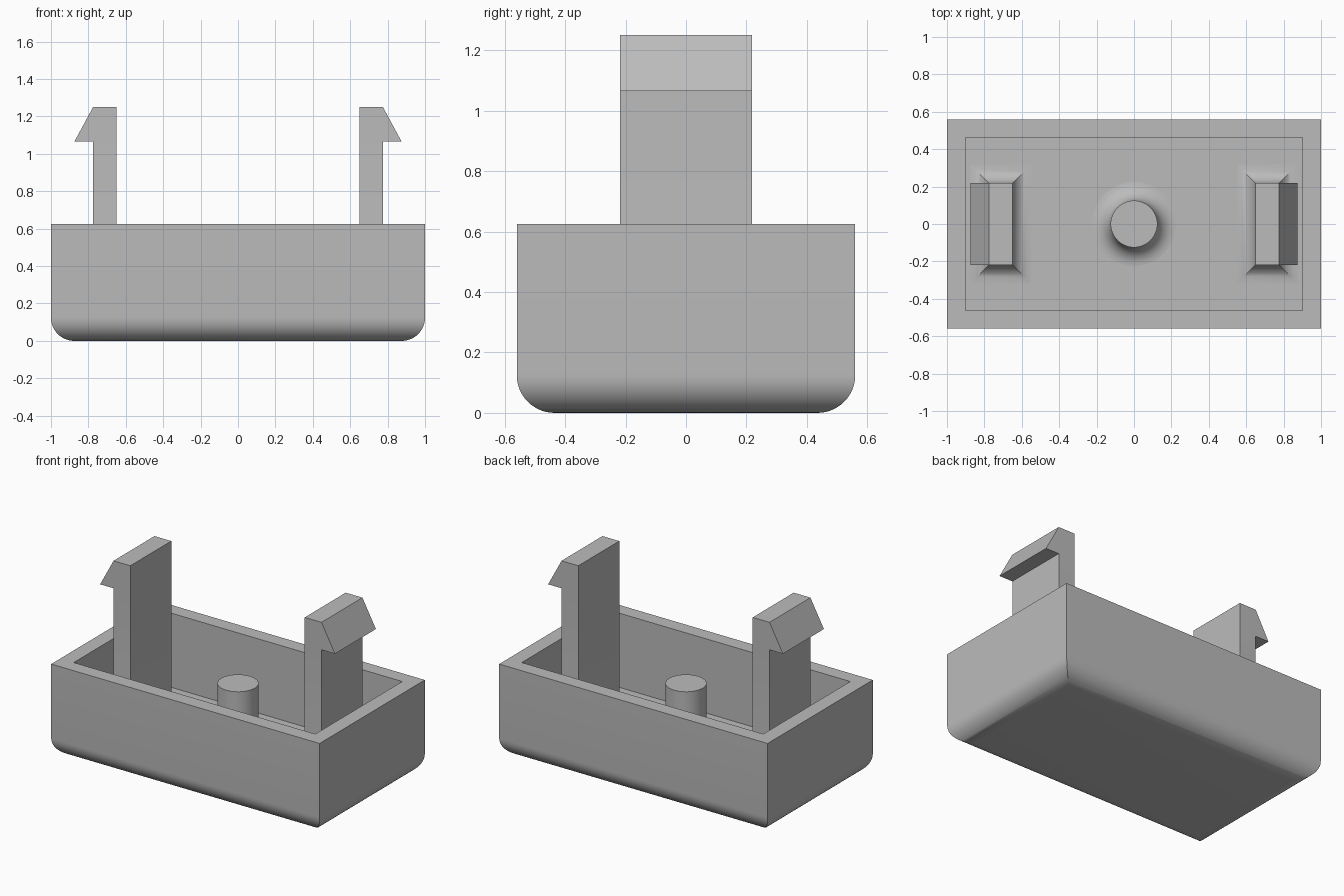
import bpy, bmesh, math

if "Cube" in bpy.data.objects:
    bpy.data.objects.remove(bpy.data.objects["Cube"])

FLOOR, RIM, TOP = 0.125, 0.625, 1.25
R_BOTTOM, R_FILLET = 0.125, 0.1

grey = bpy.data.materials.new("plain grey")
grey.diffuse_color = (0.5, 0.5, 0.5, 1)
grey.use_nodes = True
grey.node_tree.nodes["Principled BSDF"].inputs["Base Color"].default_value = grey.diffuse_color


def rect(x0, x1, hy, z):
    return [(x0, -hy, z), (x1, -hy, z), (x1, hy, z), (x0, hy, z)]


def circle(r, z, n=64):
    return [(r * math.cos(2 * math.pi * i / n), r * math.sin(2 * math.pi * i / n), z)
            for i in range(n)]


def loft(rings, cap_start):
    """Skin a stack of closed rings and cap the end."""
    bm = bmesh.new()
    loops = [[bm.verts.new(p) for p in ring] for ring in rings]
    n = len(rings[0])
    for a, b in zip(loops, loops[1:]):
        for i in range(n):
            j = (i + 1) % n
            bm.faces.new((a[i], a[j], b[j], b[i]))
    if cap_start:
        bm.faces.new(loops[0][::-1])
    bm.faces.new(loops[-1])
    return bm


def finish(bm, name):
    mesh = bpy.data.meshes.new(name)
    bm.normal_update()
    bm.to_mesh(mesh)
    bm.free()
    mesh.materials.append(grey)
    mesh.shade_smooth()
    mesh.set_sharp_from_angle(angle=math.radians(30))
    obj = bpy.data.objects.new(name, mesh)
    bpy.context.collection.objects.link(obj)
    return obj


def arc(radius, steps):
    """Quarter arc as (inset from wall, height above base)."""
    for i in range(steps + 1):
        t = math.pi / 2 * i / steps
        yield radius * (1 - math.sin(t)), radius * (1 - math.cos(t))


# Open tray: rounded underside, straight walls, rim, cavity and floor
rings = [rect(-1 + d, 1 - d, 0.56 - d, z) for d, z in arc(R_BOTTOM, 12)]
rings += [rect(-1, 1, 0.56, RIM), rect(-0.9, 0.9, 0.463, RIM), rect(-0.9, 0.9, 0.463, FLOOR)]
finish(loft(rings, True), "tray")

# Centre peg with a filleted foot
rings = [circle(0.125 + d, FLOOR + z) for d, z in arc(R_FILLET, 8)]
rings.append(circle(0.125, 0.55))
finish(loft(rings, False), "centre_peg")

# Snap posts with filleted feet and outward hooks
for side, name in ((1, "right_snap_post"), (-1, "left_snap_post")):
    rings = [rect(0.65 - d, 0.775 + d, 0.218, FLOOR + z) for d, z in arc(R_FILLET, 8)]
    for ring, (d, z) in zip(rings, arc(R_FILLET, 8)):
        ring[:] = rect(0.65 - d, 0.775 + d, 0.218 + d, FLOOR + z)
    rings += [rect(0.65, 0.775, 0.218, 1.065), rect(0.65, 0.775, 0.218, TOP)]
    bm = loft(rings, False)
    bm.normal_update()
    # pull the lower edge of the top outer face out into a barb
    face = next(f for f in bm.faces if f.normal.x > 0.9 and f.calc_center_median().z > 1.1)
    new = bmesh.ops.extrude_discrete_faces(bm, faces=[face])["faces"][0]
    for v in new.verts:
        if v.co.z < 1.1:
            v.co.x += 0.1
    bmesh.ops.remove_doubles(bm, verts=bm.verts[:], dist=1e-5)
    if side < 0:
        for v in bm.verts:
            v.co.x *= -1
        bmesh.ops.reverse_faces(bm, faces=bm.faces[:])
    finish(bm, name)
